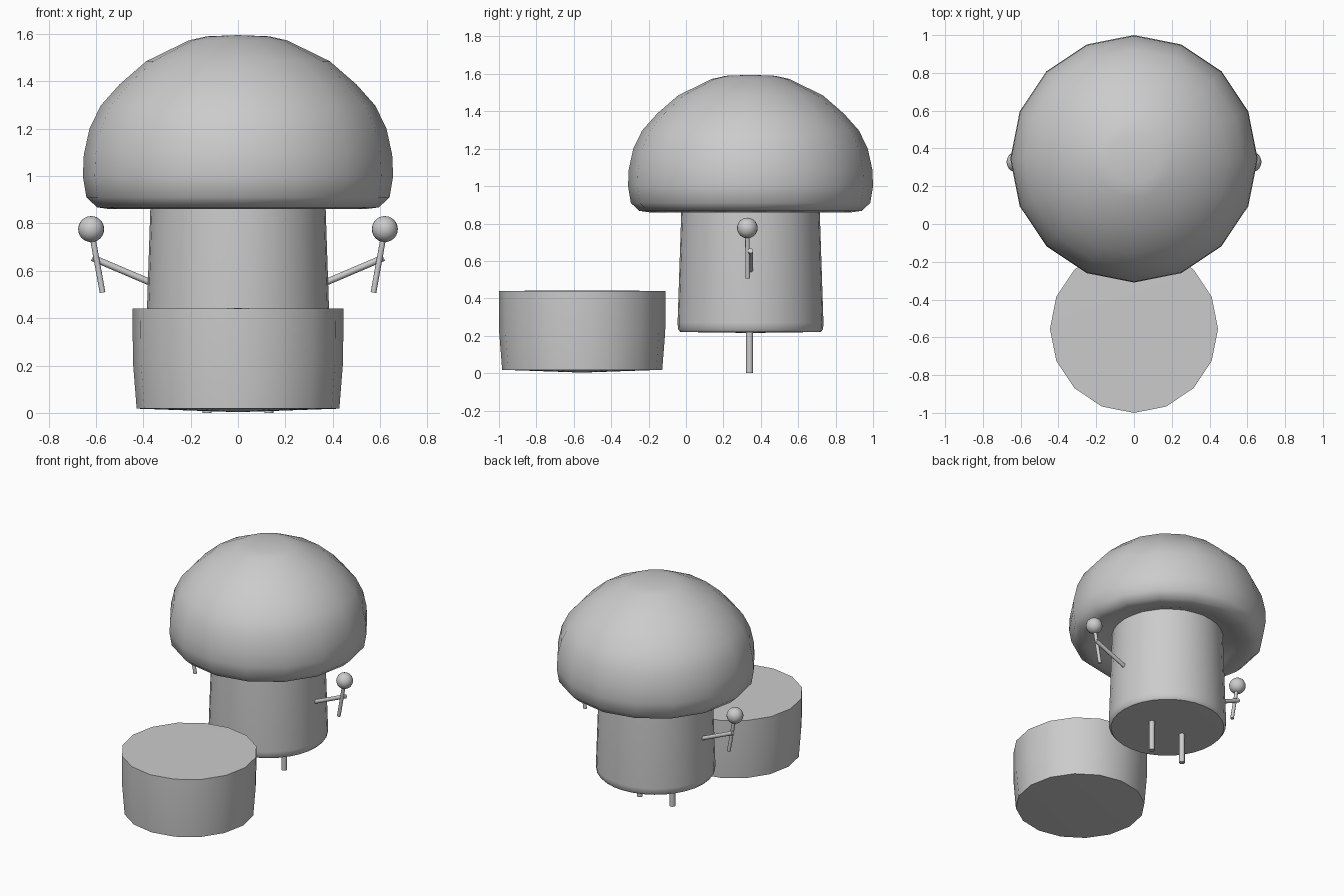
import bpy, math
from mathutils import Vector

if "Cube" in bpy.data.objects:
    bpy.data.objects.remove(bpy.data.objects["Cube"])


def finish(obj, name, angle=40):
    obj.name = name
    bpy.ops.object.select_all(action='DESELECT')
    obj.select_set(True)
    bpy.context.view_layer.objects.active = obj
    bpy.ops.object.shade_smooth_by_angle(angle=math.radians(angle))
    return obj


def lathe(name, profile, y, sides, angle=40):
    """Revolve an (r, z) profile, bottom to top, that starts and ends on the axis."""
    verts, rings, faces = [], [], []
    for r, z in profile:
        n = 1 if r == 0 else sides
        rings.append([len(verts) + i for i in range(n)])
        for i in range(n):
            a = 2 * math.pi * i / sides
            verts.append((r * math.cos(a), y + r * math.sin(a), z))
    for lo, hi in zip(rings, rings[1:]):
        for i in range(sides):
            j = (i + 1) % sides
            if len(lo) == 1:
                faces.append((lo[0], hi[j], hi[i]))
            elif len(hi) == 1:
                faces.append((lo[i], lo[j], hi[0]))
            else:
                faces.append((lo[i], lo[j], hi[j], hi[i]))
    mesh = bpy.data.meshes.new(name)
    mesh.from_pydata(verts, [], faces)
    obj = bpy.data.objects.new(name, mesh)
    bpy.context.collection.objects.link(obj)
    return finish(obj, name, angle)


def rod(name, a, b, radius):
    a, b = Vector(a), Vector(b)
    bpy.ops.mesh.primitive_cylinder_add(vertices=12, radius=radius,
                                        depth=(b - a).length, location=(a + b) / 2)
    obj = bpy.context.object
    obj.rotation_euler = (b - a).to_track_quat('Z', 'Y').to_euler()
    return finish(obj, name)


BODY_Y = 0.345

# Mushroom cap with a shallow hollow underside
lathe("cap", [(0, 0.93), (0.36, 0.92), (0.46, 0.88), (0.54, 0.86), (0.595, 0.868),
              (0.64, 0.91), (0.655, 1.0), (0.651, 1.09), (0.627, 1.2),
              (0.58, 1.297), (0.5, 1.387), (0.387, 1.485), (0.207, 1.573),
              (0.13, 1.59), (0, 1.595)], BODY_Y, 16, 80)

# Stem body
lathe("stem", [(0, 0.215), (0.375, 0.22), (0.388, 0.235), (0.39, 0.27),
               (0.37, 0.87), (0.368, 0.94), (0, 0.94)], BODY_Y, 32)

# Drum in front of the body
lathe("drum", [(0, 0.003), (0.428, 0.018), (0.444, 0.22), (0.445, 0.44), (0, 0.442)],
      -0.555, 16)

# Legs, arms and mallets on both sides
for side, s in (("right", 1), ("left", -1)):
    rod(side + "_leg", (s * 0.13, 0.34, 0), (s * 0.13, 0.34, 0.26), 0.019)
    rod(side + "_arm", (s * 0.34, BODY_Y, 0.538), (s * 0.615, BODY_Y, 0.655), 0.014)
    rod(side + "_mallet_stick", (s * 0.572, 0.33, 0.508), (s * 0.62, 0.328, 0.775), 0.012)
    bpy.ops.mesh.primitive_uv_sphere_add(segments=20, ring_count=12, radius=0.055,
                                         location=(s * 0.62, 0.328, 0.776))
    finish(bpy.context.object, side + "_mallet_head")
